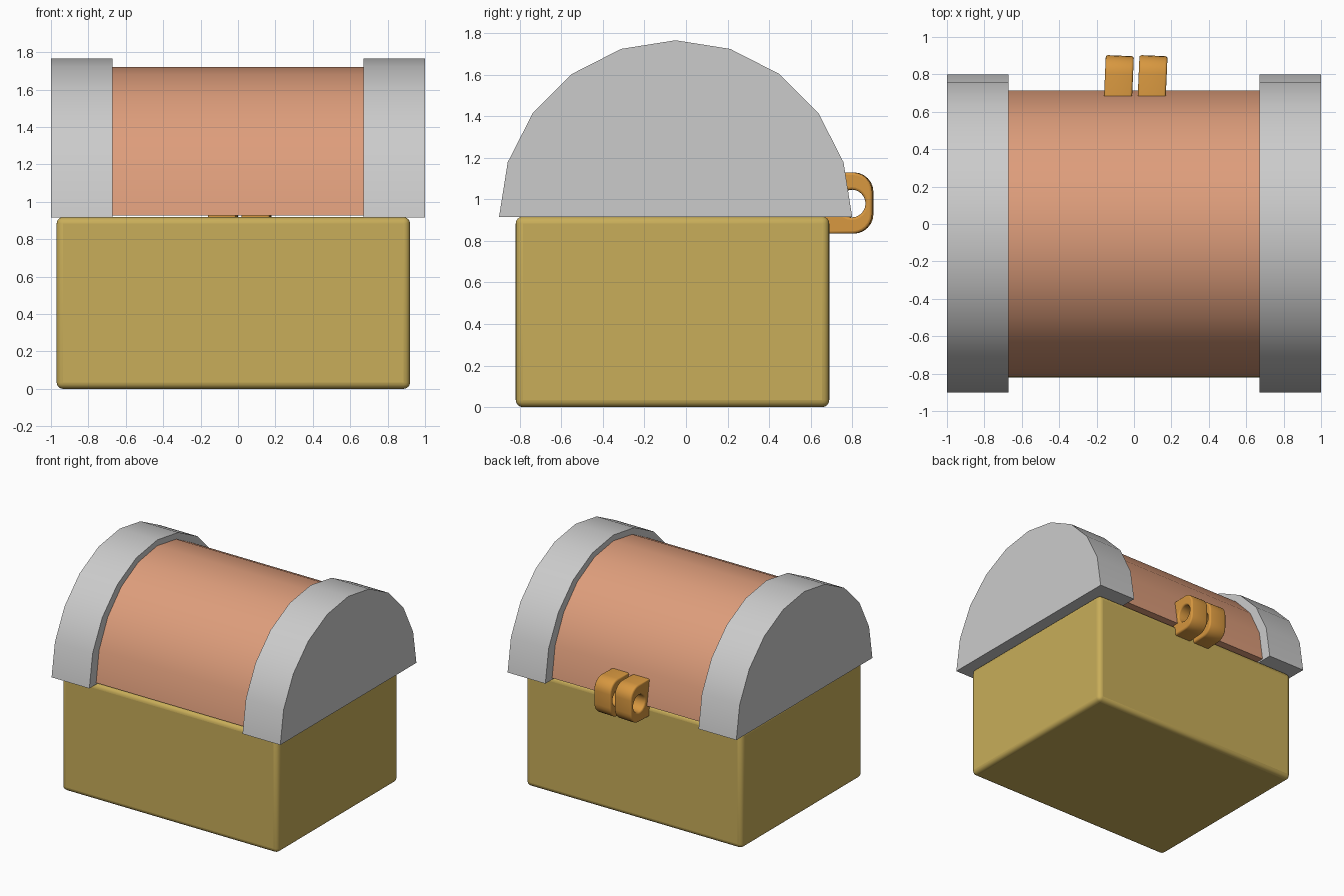
import bpy, bmesh
from math import pi, cos, sin, radians

if "Cube" in bpy.data.objects:
    bpy.data.objects.remove(bpy.data.objects["Cube"])


def paint(ob, name, rgb):
    mat = bpy.data.materials.new(name)
    mat.diffuse_color = (*rgb, 1)
    mat.use_nodes = True
    mat.node_tree.nodes["Principled BSDF"].inputs["Base Color"].default_value = mat.diffuse_color
    ob.data.materials.append(mat)


def smooth(ob, angle=30):
    bpy.ops.object.select_all(action='DESELECT')
    ob.select_set(True)
    bpy.context.view_layer.objects.active = ob
    bpy.ops.object.shade_smooth_by_angle(angle=radians(angle))


def half_barrel(name, x0, x1, ry, z0, rz, cy=-0.05, n=10):
    """Closed half cylinder along x with n flat sides."""
    bm = bmesh.new()
    arc = [(cy + ry * cos(pi * i / n), z0 + rz * sin(pi * i / n)) for i in range(n + 1)]
    cap = bm.faces.new([bm.verts.new((x0, y, z)) for y, z in arc])
    ext = bmesh.ops.extrude_face_region(bm, geom=[cap], use_keep_orig=True)
    moved = [v for v in ext['geom'] if isinstance(v, bmesh.types.BMVert)]
    bmesh.ops.translate(bm, verts=moved, vec=(x1 - x0, 0, 0))
    bmesh.ops.recalc_face_normals(bm, faces=bm.faces)
    me = bpy.data.meshes.new(name)
    bm.to_mesh(me)
    bm.free()
    ob = bpy.data.objects.new(name, me)
    bpy.context.collection.objects.link(ob)
    smooth(ob)
    return ob


def add_loop(curve, pts):
    sp = curve.splines.new('POLY')
    sp.points.add(len(pts) - 1)
    for p, (a, b) in zip(sp.points, pts):
        p.co = (a, b, 0, 1)
    sp.use_cyclic_u = True


def arc(cy, cz, r, a0, a1, n):
    return [(cy + r * cos(radians(a0 + (a1 - a0) * i / n)),
             cz + r * sin(radians(a0 + (a1 - a0) * i / n))) for i in range(n + 1)]


# chest body with softened edges
bpy.ops.mesh.primitive_cube_add(size=1, location=(-0.025, -0.065, 0.459))
body = bpy.context.object
body.name = "chest_body"
body.scale = (1.89, 1.51, 0.918)
bpy.ops.object.transform_apply(location=False, rotation=False, scale=True)
bev = body.modifiers.new("Bevel", 'BEVEL')
bev.width, bev.segments = 0.035, 4
smooth(body, 40)
paint(body, "body_gold", (0.58, 0.42, 0.10))

# lid barrel and its two end bands
lid = half_barrel("lid", -0.7, 0.7, 0.765, 0.928, 0.792)
paint(lid, "lid_copper", (0.73, 0.34, 0.20))
half_barrel("left_lid_band", -1.0, -0.67, 0.85, 0.916, 0.85)
half_barrel("right_lid_band", 0.67, 1.0, 0.85, 0.916, 0.85)

# two pierced latch blocks on the back
B = 0.012
for name, x in (("left_latch", -0.08), ("right_latch", 0.10)):
    cu = bpy.data.curves.new(name, 'CURVE')
    cu.dimensions, cu.fill_mode = '2D', 'BOTH'
    y0, y1, z0, z1, r = -0.14, 0.10, -0.145, 0.15, 0.095
    add_loop(cu, [(y0, z0)] + arc(y1 - r, z0 + r, r, -90, 0, 6)
             + arc(y1 - r, z1 - r, r, 0, 90, 6) + [(y0, z1)])
    add_loop(cu, arc(0, 0, 0.067, 0, 345, 23))
    cu.extrude, cu.bevel_depth, cu.offset = 0.075 - B, B, -B
    cu.bevel_resolution = 2
    ob = bpy.data.objects.new(name, cu)
    bpy.context.collection.objects.link(ob)
    ob.location = (x, 0.80, 0.98)
    ob.rotation_euler = (pi / 2, 0, pi / 2 - radians(2.5))
    bpy.ops.object.select_all(action='DESELECT')
    ob.select_set(True)
    bpy.context.view_layer.objects.active = ob
    bpy.ops.object.convert(target='MESH')
    ob = bpy.context.object
    smooth(ob, 40)
    paint(ob, "latch_orange", (0.68, 0.31, 0.05))
